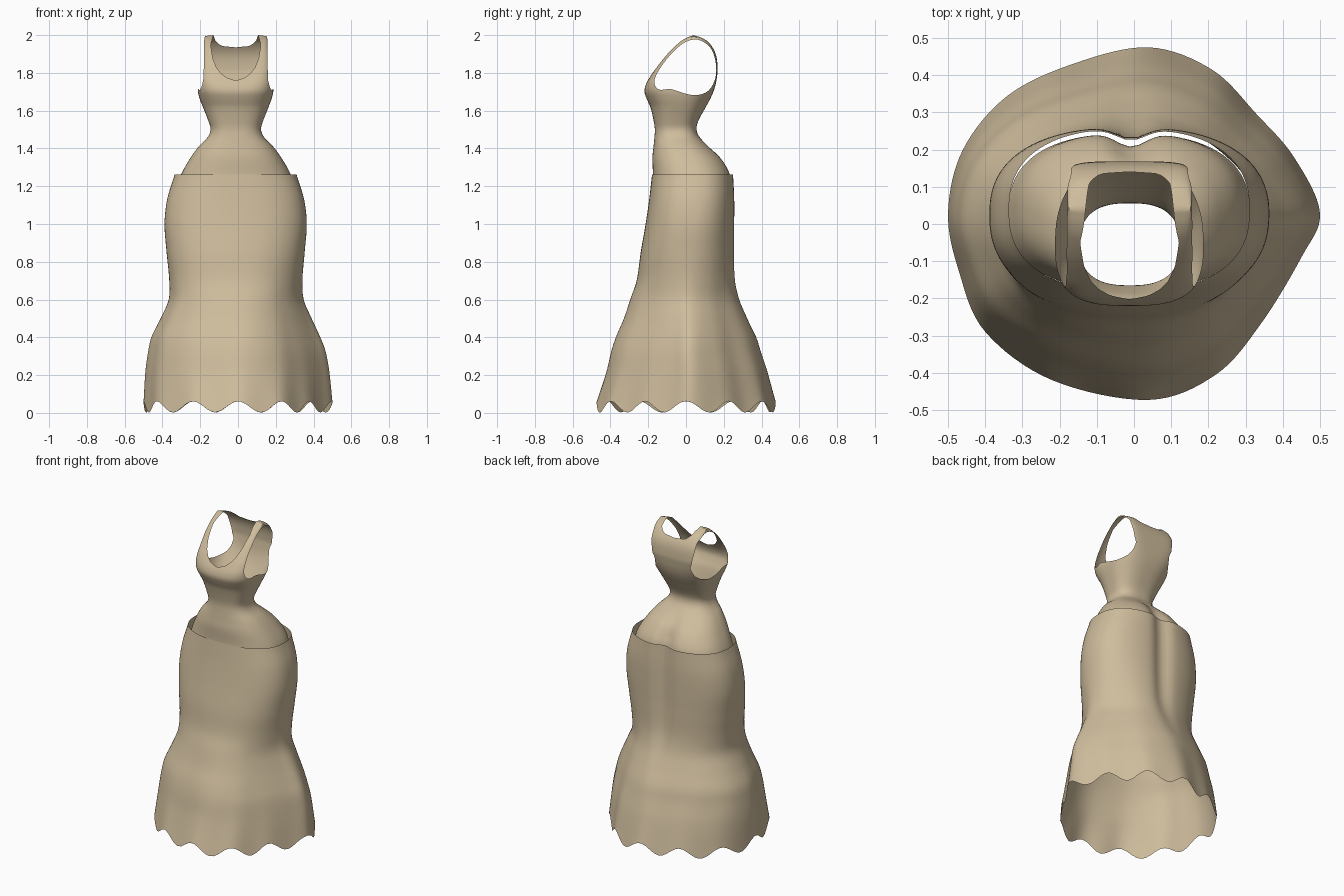
import bpy, bmesh, math
from mathutils import Vector
from mathutils.geometry import intersect_point_line

if "Cube" in bpy.data.objects:
    bpy.data.objects.remove(bpy.data.objects["Cube"])

fabric = bpy.data.materials.new("tan_fabric")
fabric.diffuse_color = (0.62, 0.505, 0.335, 1)
fabric.use_nodes = True
fabric.node_tree.nodes["Principled BSDF"].inputs["Base Color"].default_value = fabric.diffuse_color
SIDES = 128


def sample(rows, z):
    """Smoothly interpolate table rows keyed by their first value."""
    n = len(rows)
    i = 0
    while i < n - 2 and z > rows[i + 1][0]:
        i += 1
    a, b = rows[i], rows[i + 1]
    p, q = rows[max(i - 1, 0)], rows[min(i + 2, n - 1)]
    h = b[0] - a[0]
    t = min(max((z - a[0]) / h, 0), 1)
    out = []
    for k in range(1, len(a)):
        m0 = (b[k] - p[k]) / (b[0] - p[0]) * h
        m1 = (q[k] - a[k]) / (q[0] - a[0]) * h
        out.append((2*t**3 - 3*t*t + 1) * a[k] + (t**3 - 2*t*t + t) * m0
                   + (3*t*t - 2*t**3) * b[k] + (t**3 - t*t) * m1)
    return out


def closed_spline(pts, per=8):
    """Closed Catmull-Rom curve through 2D points."""
    n, out = len(pts), []
    for i in range(n):
        p = [Vector(pts[(i + k - 1) % n]) for k in range(4)]
        for s in range(per):
            t = s / per
            out.append(0.5 * (2*p[1] + (p[2] - p[0])*t
                              + (2*p[0] - 5*p[1] + 4*p[2] - p[3])*t*t
                              + (3*p[1] - p[0] - 3*p[2] + p[3])*t**3))
    return out


def superellipse(ang, n):
    c, s = math.cos(ang), math.sin(ang)
    return (math.copysign(abs(c) ** (2/n), c), math.copysign(abs(s) ** (2/n), s))


def loft(rings):
    """Open tube through rings of points."""
    bm = bmesh.new()
    vs = [[bm.verts.new(p) for p in ring] for ring in rings]
    for lo, hi in zip(vs, vs[1:]):
        for j in range(len(lo)):
            k = (j + 1) % len(lo)
            bm.faces.new((lo[j], lo[k], hi[k], hi[j]))
    bmesh.ops.remove_doubles(bm, verts=bm.verts, dist=1e-5)
    return bm


def signed(poly, u, v):
    """Distance to a polygon outline, negative inside."""
    pt, inside, best = Vector((u, v)), False, 9.0
    for a, b in zip(poly, poly[1:] + poly[:1]):
        q, t = intersect_point_line(pt, a, b)
        q = Vector(a).lerp(Vector(b), min(max(t, 0), 1))
        best = min(best, (pt - q).length)
        if (a[1] > v) != (b[1] > v) and u < a[0] + (v - a[1]) / (b[1] - a[1]) * (b[0] - a[0]):
            inside = not inside
    return -best if inside else best


def trim(bm, field):
    """Cut cleanly along field = 0 and remove the negative part."""
    bmesh.ops.triangulate(bm, faces=bm.faces)
    val = {v: field(v.co) for v in bm.verts}
    val = {v: (1e-6 if abs(f) < 1e-6 else f) for v, f in val.items()}
    cut = []
    for e in list(bm.edges):
        a, b = e.verts
        if val[a] * val[b] < 0:
            _, v = bmesh.utils.edge_split(e, a, val[a] / (val[a] - val[b]))
            cut.append(v)
    bmesh.ops.connect_verts(bm, verts=cut)
    bmesh.ops.delete(bm, geom=[v for v, f in val.items() if f < 0], context='VERTS')


def finish(bm, name):
    bmesh.ops.recalc_face_normals(bm, faces=bm.faces)
    me = bpy.data.meshes.new(name)
    bm.to_mesh(me)
    bm.free()
    me.materials.append(fabric)
    ob = bpy.data.objects.new(name, me)
    bpy.context.collection.objects.link(ob)
    me.polygons.foreach_set("use_smooth", [True] * len(me.polygons))
    return ob


# --- skirt: rounded hips flowing into a wavy, scalloped hem
# height, left x, right x, front y, back y, share of the hem outline
skirt_rows = [
    (0.00, -.500, .500, -.475, .475, 1.0), (0.20, -.490, .483, -.422, .430, 1.0),
    (0.32, -.475, .463, -.397, .395, 1.0), (0.40, -.458, .435, -.372, .372, .95),
    (0.50, -.410, .390, -.330, .328, .8), (0.60, -.367, .348, -.296, .288, .6),
    (0.70, -.364, .341, -.262, .266, .35), (0.85, -.378, .353, -.240, .260, .15),
    (1.00, -.389, .364, -.214, .260, .05), (1.13, -.375, .350, -.195, .260, 0),
    (1.26, -.336, .310, -.180, .255, 0)]
hem = closed_spline([
    (.50, .03), (.43, .18), (.33, .295), (.21, .415), (.04, .475), (-.16, .432),
    (-.34, .345), (-.46, .20), (-.50, .03), (-.47, -.13), (-.40, -.29), (-.22, -.42),
    (.04, -.473), (.22, -.405), (.34, -.27), (.45, -.09)], SIDES // 16)


def back_notch(x, y, depth):
    return -depth * math.exp(-((x + .008) / .055) ** 2) if y > 0 else 0


rings = []
for i in range(64):
    t, ring = i / 63, []
    for j in range(SIDES):
        h = hem[j]
        ang = math.atan2(h.y / .475, h.x / .5)
        wave = .032 + .03 * math.cos(12 * (math.atan2(h.y, h.x) + math.pi / 2))
        z = 1.262 * t + wave * max(1 - 2.5 * t, 0) ** 2
        x0, x1, y0, y1, w = sample(skirt_rows, 1.262 * t)
        ux, uy = superellipse(ang, 2.45)
        ux, uy = ux + (h.x / .5 - ux) * w, uy + (h.y / .475 - uy) * w
        x, y = (x0 + x1) / 2 + (x1 - x0) / 2 * ux, (y0 + y1) / 2 + (y1 - y0) / 2 * uy
        ring.append((x, y + back_notch(x, y, .03 * (1 - w)), z))
    rings.append(ring)
finish(loft(rings), "skirt")

# --- bodice: hips, waist, bust and shoulders as one tube
# height, left x, right x, front y, back y, squareness
bodice_rows = [
    (1.15, -.337, .311, -.178, .243, 2.45), (1.26, -.302, .280, -.175, .240, 2.4),
    (1.35, -.252, .230, -.178, .190, 2.4), (1.41, -.208, .186, -.172, .125, 2.4),
    (1.46, -.160, .138, -.167, .072, 2.5), (1.50, -.145, .122, -.165, .056, 2.6),
    (1.54, -.155, .131, -.170, .063, 2.6), (1.62, -.186, .162, -.189, .105, 2.6),
    (1.66, -.202, .177, -.207, .127, 2.7), (1.70, -.212, .187, -.220, .145, 3.0),
    (1.74, -.212, .187, -.212, .157, 3.6), (1.78, -.207, .182, -.190, .164, 4.5),
    (1.82, -.200, .176, -.163, .168, 5.5), (1.90, -.191, .167, -.100, .157, 6.5),
    (1.96, -.183, .159, -.040, .122, 6.5), (1.985, -.178, .155, .000, .085, 6.5),
    (2.00, -.175, .152, .040, .040, 6.5)]
rings = []
for i in range(75):
    s = i / 74
    z = 1.15 + .85 * (1 - (1 - s) ** 1.25)
    x0, x1, y0, y1, n = sample(bodice_rows, z)
    lobes = .037 * min(max((1.45 - z) / .15, 0), 1)
    ring = []
    for j in range(SIDES):
        ux, uy = superellipse(2 * math.pi * j / SIDES, n)
        x, y = (x0 + x1) / 2 + (x1 - x0) / 2 * ux, (y0 + y1) / 2 + (y1 - y0) / 2 * uy
        # shoulders dip slightly towards and away from the strap middle
        dip = .12 * max(0, abs(x + .012) - .12) * max(0, (z - 1.9) / .1)
        ring.append((x, y + back_notch(x, y, lobes), z - dip))
    rings.append(ring)
bodice = loft(rings)

# armholes, cut straight across
armhole = closed_spline([
    (-.168, 1.755), (-.145, 1.712), (-.08, 1.714), (-.01, 1.692), (.055, 1.682),
    (.118, 1.705), (.155, 1.77), (.158, 1.85), (.135, 1.925), (.09, 1.965),
    (.04, 1.977), (-.02, 1.953), (-.085, 1.893), (-.14, 1.82)], 4)
trim(bodice, lambda c: signed(armhole, c.y, c.z))

# neckline: deep scoop in front, shallow scoop behind
scoop = [(.118, 2.1), (.118, 2.0), (.133, 1.95), (.122, 1.88), (.103, 1.83),
         (.08, 1.80), (.055, 1.779), (.03, 1.765), (.01, 1.76)]
dip_back = [(.118, 2.1), (.118, 2.0), (.108, 1.97), (.08, 1.945), (.045, 1.935)]


def opening(half):
    """Mirror half a neckline about the body's middle."""
    return ([Vector((-.012 - x, z)) for x, z in half]
            + [Vector((-.012 + x, z)) for x, z in reversed(half)])


front, back = opening(scoop), opening(dip_back)
trim(bodice, lambda c: signed(front if c.y < .04 else back, c.x, c.z))
finish(bodice, "bodice")
